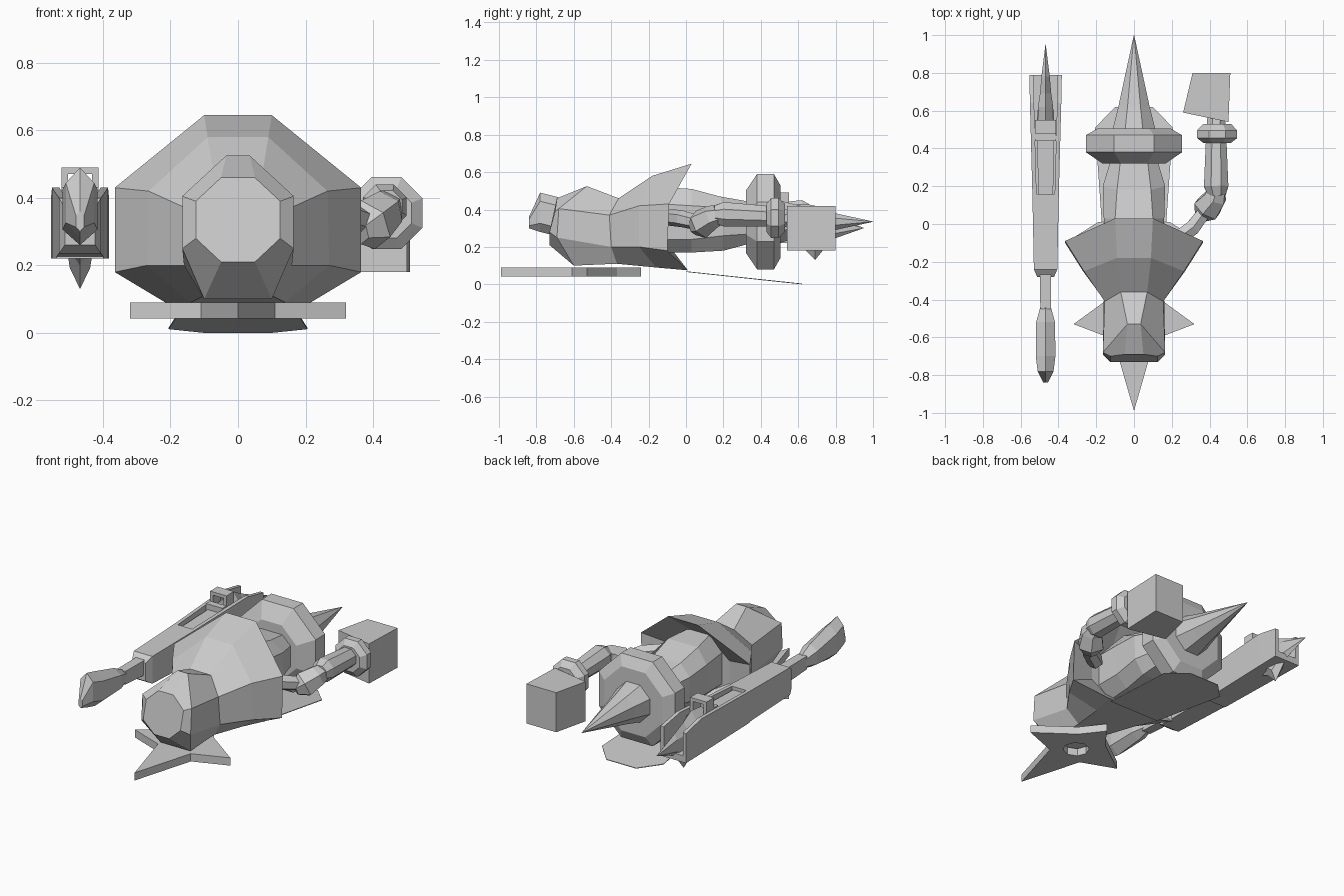
import bpy, bmesh
from math import cos, sin, pi
from mathutils import Vector

if "Cube" in bpy.data.objects:
    bpy.data.objects.remove(bpy.data.objects["Cube"])

grey = bpy.data.materials.new("light_grey")
grey.use_nodes = True
grey.diffuse_color = (0.6, 0.6, 0.6, 1)
grey.node_tree.nodes["Principled BSDF"].inputs["Base Color"].default_value = (0.6, 0.6, 0.6, 1)


def finish(name, bm):
    """Turn a bmesh into a flat shaded grey object."""
    bmesh.ops.remove_doubles(bm, verts=bm.verts, dist=0.0005)
    bmesh.ops.recalc_face_normals(bm, faces=bm.faces)
    mesh = bpy.data.meshes.new(name)
    bm.to_mesh(mesh)
    bm.free()
    mesh.materials.append(grey)
    obj = bpy.data.objects.new(name, mesh)
    bpy.context.collection.objects.link(obj)
    return obj


def loft(name, rings, closed=False):
    """Skin matching rings of points; cap the ends or join last to first."""
    bm = bmesh.new()
    loops = [[bm.verts.new(p) for p in ring] for ring in rings]
    pairs = list(zip(loops, loops[1:]))
    if closed:
        pairs.append((loops[-1], loops[0]))
    else:
        bm.faces.new(loops[0])
        bm.faces.new(loops[-1])
    for a, b in pairs:
        n = len(a)
        for i in range(n):
            j = (i + 1) % n
            bm.faces.new((a[i], a[j], b[j], b[i]))
    return finish(name, bm)


def mirrored(half):
    """Complete a ring from its right half, listed top to bottom."""
    return list(half) + [(-x, y, z) for x, y, z in reversed(half)]


def octagon(y, r, x=0, z=0.335, n=8):
    """Ring facing along y, with flat top."""
    return [(x + r * cos(2 * pi * (i + 0.5) / n), y, z + r * sin(2 * pi * (i + 0.5) / n))
            for i in range(n)]


def rect(y, x, w, z0, z1):
    return [(x - w, y, z0), (x + w, y, z0), (x + w, y, z1), (x - w, y, z1)]


def hexagon(y, x, w, z0, z1):
    """Upright six sided ring, pointed at top and bottom."""
    d = (z1 - z0) * 0.22
    return [(x, y, z0), (x + w, y, z0 + d), (x + w, y, z1 - d),
            (x, y, z1), (x - w, y, z1 - d), (x - w, y, z0 + d)]


def tube(name, stations, n=6):
    """Limb through (x, y, z, radius) stations."""
    pts = [Vector(s[:3]) for s in stations]
    rings = []
    for i, s in enumerate(stations):
        t = (pts[min(i + 1, len(pts) - 1)] - pts[max(i - 1, 0)]).normalized()
        side = t.cross(Vector((0, 0, 1))).normalized()
        up = side.cross(t)
        rings.append([pts[i] + s[3] * (side * cos(2 * pi * (k + 0.5) / n)
                                       + up * sin(2 * pi * (k + 0.5) / n)) for k in range(n)])
    return loft(name, rings)


def prism(name, outline, z0, z1):
    return loft(name, [[(x, y, z) for x, y in outline] for z in (z0, z1)])


# Head with blunt octagonal front
loft("head", [mirrored(r) for r in (
    [(0.05, -0.69, 0.46), (0.125, -0.70, 0.39), (0.125, -0.73, 0.28), (0.05, -0.73, 0.21)],
    [(0.035, -0.53, 0.525), (0.165, -0.68, 0.405), (0.165, -0.69, 0.25), (0.1, -0.6, 0.1)],
    [(0.07, -0.36, 0.46), (0.155, -0.41, 0.37), (0.16, -0.40, 0.2), (0.1, -0.37, 0.11)])])

# Flared shell, hollow at the rear
rim = [(0.1, 0.03, 0.645), (0.365, -0.09, 0.43), (0.365, -0.1, 0.18), (0.19, 0.01, 0.075)]
inner = [(x * 0.55, -0.13, 0.35 + (z - 0.35) * 0.55) for x, y, z in rim]
loft("flared_shell", [mirrored(r) for r in (
    [(0.07, -0.36, 0.46), (0.155, -0.41, 0.37), (0.16, -0.40, 0.2), (0.1, -0.37, 0.11)],
    [(0.09, -0.18, 0.58), (0.265, -0.25, 0.42), (0.27, -0.25, 0.2), (0.14, -0.16, 0.09)],
    rim, inner)])

# Torso tapering into the disc
loft("torso", [mirrored(r) for r in (
    [(0.07, -0.13, 0.52), (0.15, -0.13, 0.43), (0.15, -0.13, 0.24), (0.07, -0.13, 0.17)],
    [(0.1, 0.03, 0.51), (0.16, 0.03, 0.42), (0.15, 0.03, 0.24), (0.08, 0.03, 0.17)],
    [(0.09, 0.18, 0.47), (0.165, 0.2, 0.41), (0.16, 0.2, 0.26), (0.1, 0.2, 0.18)],
    [(0.07, 0.35, 0.44), (0.12, 0.35, 0.39), (0.12, 0.35, 0.27), (0.07, 0.35, 0.22)])])

# Disc and rear spike
loft("disc", [octagon(0.32, 0.18), octagon(0.38, 0.276), octagon(0.47, 0.276), octagon(0.505, 0.21)])
loft("rear_spike", [octagon(0.49, 0.125), octagon(0.62, 0.09), octagon(1.0, 0.001)])

# Thin flap trailing under the body
flap = [(-0.17, 0.0, 0.07), (0.17, 0.0, 0.07), (0.206, 0.51, 0.015),
        (0.1, 0.62, 0.004), (-0.1, 0.62, 0.004), (-0.206, 0.51, 0.015)]
loft("flap", [flap, [(x, y, z - 0.004) for x, y, z in flap]])

# Four pointed star with an eight sided hole
star = [(0, -0.99), (0.11, -0.61), (0.32, -0.53), (0.1, -0.37),
        (0, -0.24), (-0.1, -0.37), (-0.32, -0.53), (-0.11, -0.61)]
hole = [(0.075 * cos(pi * i / 4 - pi / 2), -0.51 + 0.075 * sin(pi * i / 4 - pi / 2)) for i in range(8)]
loft("star", [[(x, y, z) for x, y in shape] for shape, z in
              ((star, 0.043), (star, 0.09), (hole, 0.09), (hole, 0.043))], closed=True)

# Left arm
tube("upper_arm", [(0.2, -0.1, 0.36, 0.045), (0.31, -0.02, 0.35, 0.045), (0.37, 0.06, 0.33, 0.04)])
tube("elbow", [(0.355, 0.04, 0.3, 0.04), (0.385, 0.08, 0.32, 0.08),
               (0.43, 0.14, 0.36, 0.065), (0.44, 0.19, 0.375, 0.05)])
tube("forearm", [(0.44, 0.15, 0.375, 0.05), (0.435, 0.2, 0.375, 0.07),
                 (0.435, 0.42, 0.365, 0.06), (0.435, 0.57, 0.35, 0.05)], 8)
loft("cuff", [octagon(y, r, 0.44, 0.355) for y, r in
              ((0.43, 0.08), (0.455, 0.115), (0.495, 0.115), (0.53, 0.08))])
hand = [(0.26, 0.59), (0.5, 0.54), (0.51, 0.8), (0.31, 0.8)]
prism("hand", hand, 0.18, 0.42)

# Sheathed weapon on the other side
X = -0.468
loft("weapon_grip", [hexagon(y, X, w, a, b) for y, w, a, b in (
    (-0.84, 0.012, 0.3, 0.36), (-0.78, 0.042, 0.28, 0.49),
    (-0.7, 0.052, 0.26, 0.47), (-0.52, 0.05, 0.28, 0.42), (-0.44, 0.028, 0.3, 0.38))])
loft("weapon_neck", [rect(-0.45, X, 0.028, 0.3, 0.38), rect(-0.26, X, 0.03, 0.29, 0.38)])
loft("sheath_front", [rect(-0.28, X, 0.045, 0.26, 0.37), rect(-0.24, X, 0.062, 0.235, 0.4),
                      rect(0.16, X, 0.07, 0.225, 0.41)])


def channel(y, w, top):
    """U shaped section, open upward."""
    t = w - 0.022
    return [(X - w, y, 0.22), (X + w, y, 0.22), (X + w, y, top), (X + t, y, top),
            (X + t, y, 0.26), (X - t, y, 0.26), (X - t, y, top), (X - w, y, top)]


loft("sheath_channel", [channel(0.16, 0.07, 0.41), channel(0.64, 0.083, 0.43), channel(0.79, 0.086, 0.4)])
loft("sheath_core", [rect(0.16, X, 0.04, 0.26, 0.39), rect(0.6, X, 0.045, 0.26, 0.4)])
loft("weapon_spike", [hexagon(y, X, w, a, b) for y, w, a, b in (
    (0.52, 0.045, 0.24, 0.44), (0.62, 0.04, 0.2, 0.45), (0.69, 0.03, 0.13, 0.41),
    (0.78, 0.022, 0.24, 0.37), (0.95, 0.001, 0.3, 0.302))])

# Square loop and band above the sheath
outer = [(X - 0.055, 0.38), (X + 0.055, 0.38), (X + 0.055, 0.49), (X - 0.055, 0.49)]
bore = [(X - 0.035, 0.40), (X + 0.035, 0.40), (X + 0.035, 0.47), (X - 0.035, 0.47)]
loft("sheath_loop", [[(x, y, z) for x, z in shape] for shape, y in
                     ((outer, 0.48), (outer, 0.55), (bore, 0.55), (bore, 0.48))], closed=True)
loft("sheath_band", [rect(0.44, X, 0.055, 0.3, 0.43), rect(0.48, X, 0.055, 0.3, 0.43)])
